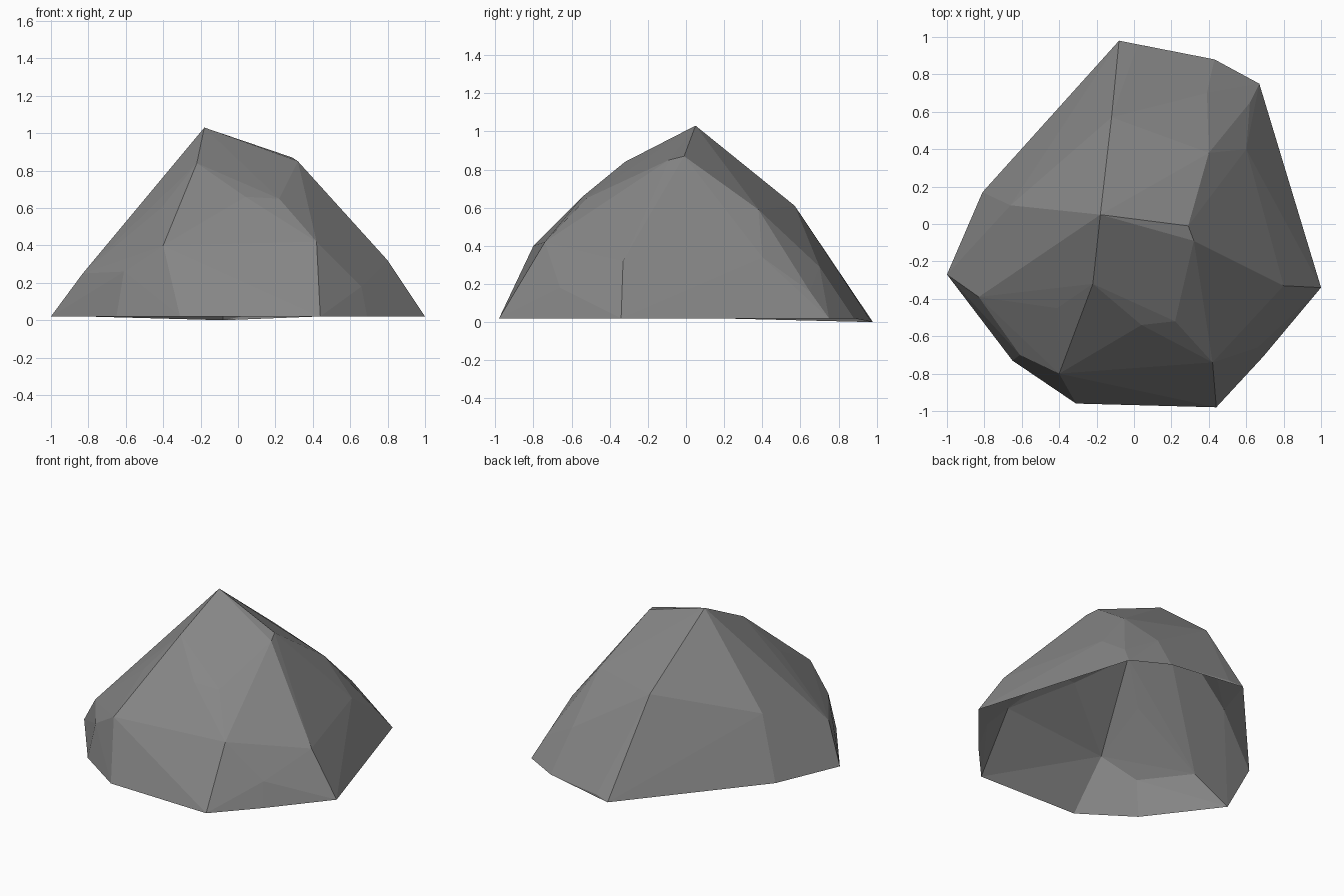
import bpy, bmesh

if "Cube" in bpy.data.objects:
    bpy.data.objects.remove(bpy.data.objects["Cube"])

# Corner points of the faceted boulder, in rings from the ground up
rim = [(-1.0, -.27), (-.65, -.73), (-.31, -.96), (.44, -.98), (.69, -.71),
       (1.0, -.34), (.67, .75), (.43, .88), (.02, .96), (-.81, .17)]
lower = [(-.83, -.39, .25), (-.61, -.70, .26), (.66, -.66, .18), (.80, -.33, .32),
         (.62, .65, .16), (.39, .70, .29), (.60, .40, .34)]
middle = [(-.40, -.80, .40), (.42, -.74, .42), (.57, -.20, .56), (.40, .38, .59),
          (-.12, .57, .61), (-.66, .10, .44), (-.50, .07, .635), (-.50, -.05, .625),
          (-.41, -.45, .60)]
upper = [(.04, -.54, .66), (.22, -.52, .65), (-.22, -.32, .84), (.32, -.09, .85),
         (.29, -.01, .87), (-.18, .05, 1.03)]
tail_tip = [(-.08, .98, 0.0)]

bm = bmesh.new()
for p in [(x, y, .02) for x, y in rim] + lower + middle + upper + tail_tip:
    bm.verts.new(p)

# Wrap the points in flat facets
bmesh.ops.convex_hull(bm, input=bm.verts[:])
bmesh.ops.recalc_face_normals(bm, faces=bm.faces[:])

# Open underside: remove the facets facing the ground
bm.normal_update()
under = [f for f in bm.faces if f.normal.z < -.5]
bmesh.ops.delete(bm, geom=under, context='FACES')
loose = [v for v in bm.verts if not v.link_faces]
bmesh.ops.delete(bm, geom=loose, context='VERTS')

# Merge nearly coplanar triangles into larger facets
bmesh.ops.dissolve_limit(bm, angle_limit=.02, verts=bm.verts[:], edges=bm.edges[:])

mesh = bpy.data.meshes.new("boulder")
bm.to_mesh(mesh)
bm.free()

stone = bpy.data.materials.new("grey stone")
stone.diffuse_color = (.24, .24, .24, 1)
stone.use_nodes = True
stone.node_tree.nodes["Principled BSDF"].inputs["Base Color"].default_value = stone.diffuse_color
mesh.materials.append(stone)

boulder = bpy.data.objects.new("boulder", mesh)
bpy.context.collection.objects.link(boulder)
